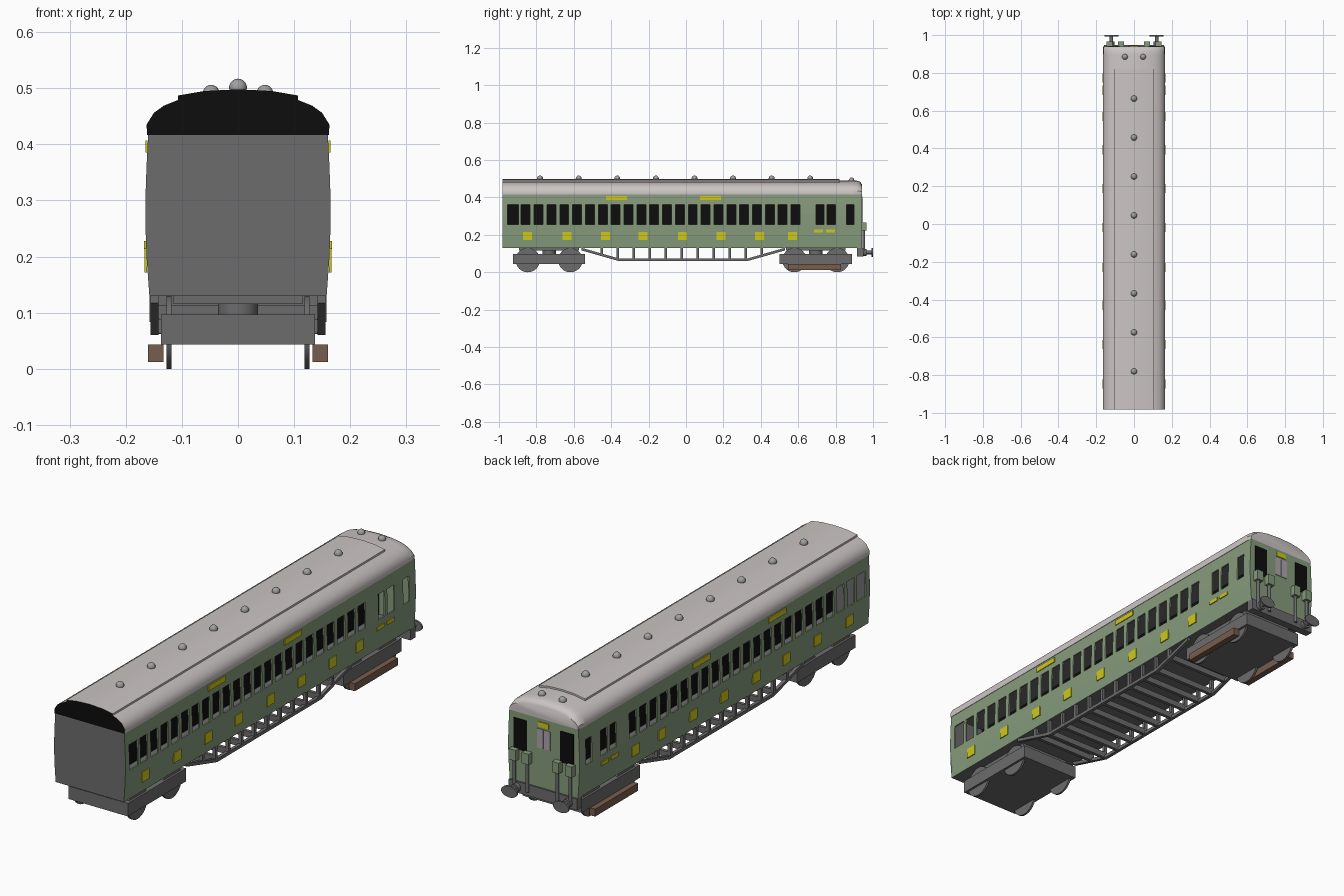
import bpy, bmesh, math
from mathutils import Matrix

if "Cube" in bpy.data.objects:
    bpy.data.objects.remove(bpy.data.objects["Cube"])


def mat(name, r, g, b):
    m = bpy.data.materials.new(name)
    m.diffuse_color = (r, g, b, 1)
    m.use_nodes = True
    m.node_tree.nodes["Principled BSDF"].inputs["Base Color"].default_value = m.diffuse_color
    return m


GREEN = mat("carriage green", 0.24, 0.33, 0.205)
ROOF = mat("roof pale grey", 0.60, 0.56, 0.55)
GREY = mat("frame grey", 0.15, 0.15, 0.15)
BLACK = mat("black", 0.004, 0.004, 0.004)
YELLOW = mat("plate yellow", 0.62, 0.58, 0.01)
BROWN = mat("wood brown", 0.19, 0.11, 0.075)
PANE = mat("door pane grey", 0.42, 0.38, 0.41)
VENT = mat("vent grey", 0.35, 0.35, 0.35)


def finish(name, bm, mats, smooth=None, recalc=True):
    if recalc:
        bmesh.ops.recalc_face_normals(bm, faces=bm.faces)
    me = bpy.data.meshes.new(name)
    bm.to_mesh(me)
    bm.free()
    for m in mats:
        me.materials.append(m)
    if smooth:
        me.shade_smooth()
        me.set_sharp_from_angle(angle=math.radians(smooth))
    ob = bpy.data.objects.new(name, me)
    bpy.context.collection.objects.link(ob)
    return ob


def boxes(name, m, *spans):
    """One object made of boxes, each (x0, x1, y0, y1, z0, z1)."""
    bm = bmesh.new()
    for x0, x1, y0, y1, z0, z1 in spans:
        t = Matrix.Translation(((x0 + x1) / 2, (y0 + y1) / 2, (z0 + z1) / 2))
        bmesh.ops.create_cube(bm, size=1, matrix=t @ Matrix.Diagonal((x1 - x0, y1 - y0, z1 - z0, 1)))
    return finish(name, bm, [m])


def cylinder(name, m, c, r, depth, axis, squash=1, seg=24):
    bm = bmesh.new()
    rot = {"X": Matrix.Rotation(math.pi / 2, 4, "Y"), "Y": Matrix.Rotation(math.pi / 2, 4, "X"),
           "Z": Matrix.Identity(4)}[axis]
    bmesh.ops.create_cone(bm, cap_ends=True, segments=seg, radius1=r, radius2=r, depth=depth,
                          matrix=Matrix.Translation(c) @ Matrix.Diagonal((1, 1, squash, 1)) @ rot)
    return finish(name, bm, [m], 40)


def loft(name, mats, sections, smooth=None, front_mat=0):
    """Skin closed sections (lists of points) and cap both ends."""
    bm = bmesh.new()
    rows = [[bm.verts.new(p) for p in s] for s in sections]
    n = len(rows[0])
    for a, b in zip(rows, rows[1:]):
        for i in range(n):
            bm.faces.new((a[i], a[(i + 1) % n], b[(i + 1) % n], b[i]))
    bm.faces.new(rows[0]).material_index = front_mat
    bm.faces.new(rows[-1])
    return finish(name, bm, mats, smooth)


def mirror_x(pts):
    """Right half profile (bottom to top) to full closed outline."""
    return pts + [(-x, z) for x, z in reversed(pts) if x > 0]


Y0, Y1 = -0.98, 0.94
WALL = [(0.158, 0.13), (0.163, 0.2), (0.165, 0.255), (0.165, 0.305), (0.163, 0.361), (0.16, 0.418)]

# side walls: a grid with the window cells left open
windows = [(-0.954, -0.896)]
windows += [(-0.857 + i * 0.0687 - 0.024, -0.857 + i * 0.0687 + 0.024) for i in range(22)]
windows += [(0.695, 0.737), (0.754, 0.8), (0.858, 0.898)]
ys = [Y0] + [y for w in windows for y in w] + [Y1]
for side, label in ((1, "right"), (-1, "left")):
    bm = bmesh.new()
    grid = [[bm.verts.new((side * x, y, z)) for x, z in WALL] for y in ys]
    for i in range(len(ys) - 1):
        for j in range(len(WALL) - 1):
            if i % 2 == 1 and j in (2, 3):
                continue
            f = (grid[i][j], grid[i + 1][j], grid[i + 1][j + 1], grid[i][j + 1])
            bm.faces.new(f if side > 0 else f[::-1])
    wall = finish(label + "_wall", bm, [GREEN], recalc=False)
    s = wall.modifiers.new("thickness", "SOLIDIFY")
    s.thickness, s.offset = 0.006, -1

# end walls
outline = mirror_x(WALL)
for name, m, a, b in (("front_wall", GREY, Y0 - 0.001, Y0 + 0.008), ("rear_wall", GREEN, Y1 - 0.008, Y1 + 0.001)):
    loft(name, [m], [[(x, y, z) for x, z in outline] for y in (a, b)])

# interior: floor, ceiling and dark centre partition
boxes("floor_and_ceiling", GREY, (-0.156, 0.156, Y0, Y1 - 0.002, 0.13, 0.145),
      (-0.157, 0.157, Y0 + 0.002, Y1 - 0.01, 0.412, 0.419))
boxes("centre_partition", BLACK, (-0.002, 0.002, Y0 + 0.01, Y1 - 0.01, 0.14, 0.415))

# roof with rounded rear end and black front end
half = [(0.162, 0.417), (0.163, 0.435), (0.15, 0.456), (0.132, 0.469), (0.107, 0.479), (0.06, 0.488), (0, 0.491)]
roof = mirror_x(half)
steps = [(Y0 - 0.002, 1, 1), (0.895, 1, 1), (0.918, 0.995, 0.97), (0.933, 0.985, 0.88), (0.941, 0.975, 0.7)]
loft("roof", [ROOF, BLACK], [[(x * sx, y, 0.417 + (z - 0.417) * sz) for x, z in roof] for y, sx, sz in steps],
     35, front_mat=1)
panel = mirror_x([(0.107, 0.474), (0.107, 0.487), (0.06, 0.495), (0, 0.498)])
loft("roof_panel", [ROOF, BLACK], [[(x, y, z) for x, z in panel] for y in (Y0 - 0.002, 0.82)], 30, front_mat=1)

# roof ventilators
vents = [(0, -0.78 + i * 0.2063, 0.501, 0.016) for i in range(8)]
vents += [(s * 0.048, 0.885, 0.491, 0.015) for s in (-1, 1)]
for x, y, z, r in vents:
    bm = bmesh.new()
    bmesh.ops.create_uvsphere(bm, u_segments=16, v_segments=10, radius=r, matrix=Matrix.Translation((x, y, z)))
    finish("roof_vent", bm, [VENT], 60)

# yellow side plates: (y centre, half width, z0, z1, outer x)
plates = [(y, 0.024, 0.172, 0.215, 0.1655) for y in (-0.848, -0.637, -0.43, -0.23, -0.018, 0.187, 0.393, 0.57)]
plates += [(y, 0.057, 0.385, 0.407, 0.164) for y in (-0.372, 0.131)]
plates += [(y, 0.024, 0.213, 0.228, 0.1665) for y in (0.708, 0.772)]
for s in (-1, 1):
    boxes("side_plates", YELLOW, *[(s * x - 0.003, s * x + 0.001, y - w, y + w, z0, z1)
                                   if s > 0 else (s * x - 0.001, s * x + 0.003, y - w, y + w, z0, z1)
                                   for y, w, z0, z1, x in plates])

# rear cab end: windows, door panes, plate, cable boxes on posts
E = Y1 + 0.0005
boxes("cab_windows", BLACK, *[(s * 0.108 - 0.031, s * 0.108 + 0.031, E, E + 0.003, 0.262, 0.392) for s in (-1, 1)])
boxes("door_panes", PANE, *[(s * 0.016 - 0.014, s * 0.016 + 0.014, E, E + 0.003, 0.295, 0.375) for s in (-1, 1)])
boxes("end_plate", YELLOW, (-0.024, 0.024, E, E + 0.004, 0.384, 0.405))
for x in (-0.13, -0.07, 0.07, 0.13):
    boxes("cable_box", GREEN, (x - 0.016, x + 0.016, E, 0.965, 0.222, 0.267))
    cylinder("cable_post", GREY, (x, 0.951, 0.165), 0.007, 0.13, "Z", seg=12)

# buffer beam and oval buffers
boxes("buffer_beam", GREY, (-0.158, 0.158, 0.915, 0.948, 0.083, 0.13))
for s in (-1, 1):
    cylinder("buffer_collar", GREY, (s * 0.12, 0.955, 0.106), 0.018, 0.02, "Y")
    cylinder("buffer_shaft", GREY, (s * 0.12, 0.97, 0.106), 0.01, 0.05, "Y", seg=16)
    cylinder("buffer_head", GREY, (s * 0.12, 0.9965, 0.106), 0.037, 0.007, "Y", squash=0.63)

# bogies
for yc, label in ((-0.732, "front"), (0.694, "rear")):
    boxes(label + "_bogie_frame", GREY, (-0.137, 0.137, yc - 0.193, yc + 0.193, 0.043, 0.097))
    boxes(label + "_bolster_plate", GREY, (-0.115, 0.115, yc - 0.16, yc + 0.16, 0.115, 0.131))
    cylinder(label + "_pivot", GREY, (0, yc, 0.106), 0.036, 0.02, "Z")
    for s in (-1, 1):
        for dy in (-0.114, 0.114):
            cylinder(label + "_wheel", GREY, (s * 0.123, yc + dy, 0.065), 0.065, 0.009, "X", seg=32)
for s in (-1, 1):
    a, b = sorted((s * 0.133, s * 0.16))
    boxes("shoe_beam", BROWN, (a, b, 0.545, 0.83, 0.012, 0.043))

# underframe truss: bent side rails, posts and cross rungs
path = [(-0.56, 0.124), (-0.36, 0.067), (0.33, 0.067), (0.53, 0.124)]
posts = [-0.45 + i * 0.0855 for i in range(11)]
for s in (-1, 1):
    x0, x1 = s * 0.142, s * 0.156
    loft("truss_rail", [GREY], [[(x0, y, z - 0.007), (x1, y, z - 0.007), (x1, y, z + 0.007), (x0, y, z + 0.007)]
                                for y, z in path])
    a, b = sorted((x0, x1))
    boxes("truss_posts", GREY, *[(a, b, y - 0.007, y + 0.007,
                                  0.067 + 0.285 * max(0, -0.36 - y, y - 0.33), 0.131) for y in posts])
boxes("truss_rungs", GREY, *[(-0.142, 0.142, y - 0.007, y + 0.007, z, z + 0.025)
                             for y in posts for z in [0.062 + 0.285 * max(0, -0.36 - y, y - 0.33)]])
